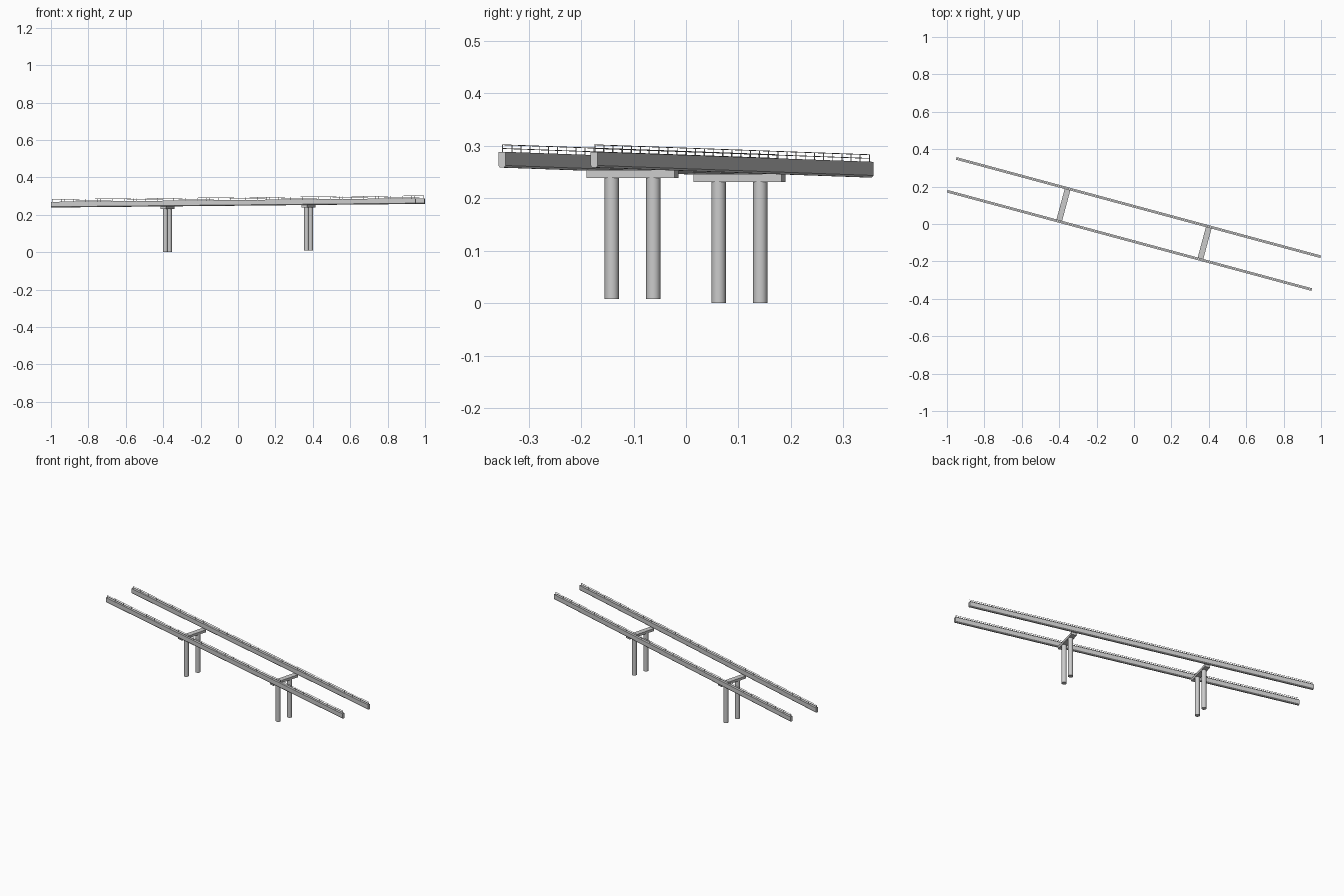
import bpy, bmesh, math

if "Cube" in bpy.data.objects:
    bpy.data.objects.remove(bpy.data.objects["Cube"])

ANG = math.radians(-15.1)      # bridge runs diagonally in plan
C, S = math.cos(ANG), math.sin(ANG)
HALF = 1.009                   # half length along the bridge
SIDE = 0.091                   # beam offset from the centre line
BASE, SLOPE = 0.249, 0.0094    # beam underside height and gradient


def place(u, v):
    return u * C - v * S, u * S + v * C


def soffit(u):
    return BASE + SLOPE * u


def add_prism(bm, profile, u0, u1):
    """Extrude a (v, height) profile along the sloped bridge line."""
    ends = []
    for u in (u0, u1):
        ends.append([bm.verts.new((*place(u, v), soffit(u) + h)) for v, h in profile])
    n = len(profile)
    for i in range(n):
        j = (i + 1) % n
        bm.faces.new((ends[0][i], ends[0][j], ends[1][j], ends[1][i]))
    bm.faces.new(ends[0])
    bm.faces.new(ends[1])


def rect(v, w, h0, h1):
    return [(v - w / 2, h0), (v + w / 2, h0), (v + w / 2, h1), (v - w / 2, h1)]


def finish(bm, name):
    bmesh.ops.recalc_face_normals(bm, faces=bm.faces)
    me = bpy.data.meshes.new(name)
    bm.to_mesh(me)
    bm.free()
    ob = bpy.data.objects.new(name, me)
    bpy.context.collection.objects.link(ob)
    return ob


for label, v in (("front", -SIDE), ("back", SIDE)):
    # Edge beam with chamfered bottom corners
    bm = bmesh.new()
    add_prism(bm, [(v - 0.004, 0), (v + 0.004, 0), (v + 0.007, 0.004),
                   (v + 0.007, 0.03), (v - 0.007, 0.03), (v - 0.007, 0.004)], -HALF, HALF)
    finish(bm, label + "_edge_beam")

    # Railing: two rails and a row of posts
    bm = bmesh.new()
    t = 0.0014
    for h in (0.0365, 0.0435):
        add_prism(bm, rect(v, t, h - t / 2, h + t / 2), -HALF + 0.003, HALF - 0.003)
    count = 31
    for i in range(count):
        u = (-HALF + 0.005) + i * (2 * HALF - 0.01) / (count - 1)
        add_prism(bm, rect(v, t, 0.0295, 0.0435), u - t / 2, u + t / 2)
    finish(bm, label + "_railing")

for label, u, foot in (("left", -0.391, 0.0), ("right", 0.391, 0.008)):
    top = soffit(u) + 0.001
    # Crosshead under both beams
    bm = bmesh.new()
    bmesh.ops.create_cube(bm, size=1)
    ob = finish(bm, label + "_crosshead")
    ob.scale = (0.031, 0.174, 0.015)
    ob.rotation_euler.z = ANG
    ob.location = (*place(u, 0), top - 0.0075)

    # Pair of round columns
    for side, v in (("front", -0.041), ("back", 0.041)):
        head = top - 0.014
        bpy.ops.mesh.primitive_cylinder_add(
            vertices=24, radius=0.0135, depth=head - foot,
            location=(*place(u, v), (head + foot) / 2))
        col = bpy.context.object
        col.name = f"{label}_{side}_column"
        bpy.ops.object.shade_smooth_by_angle()
